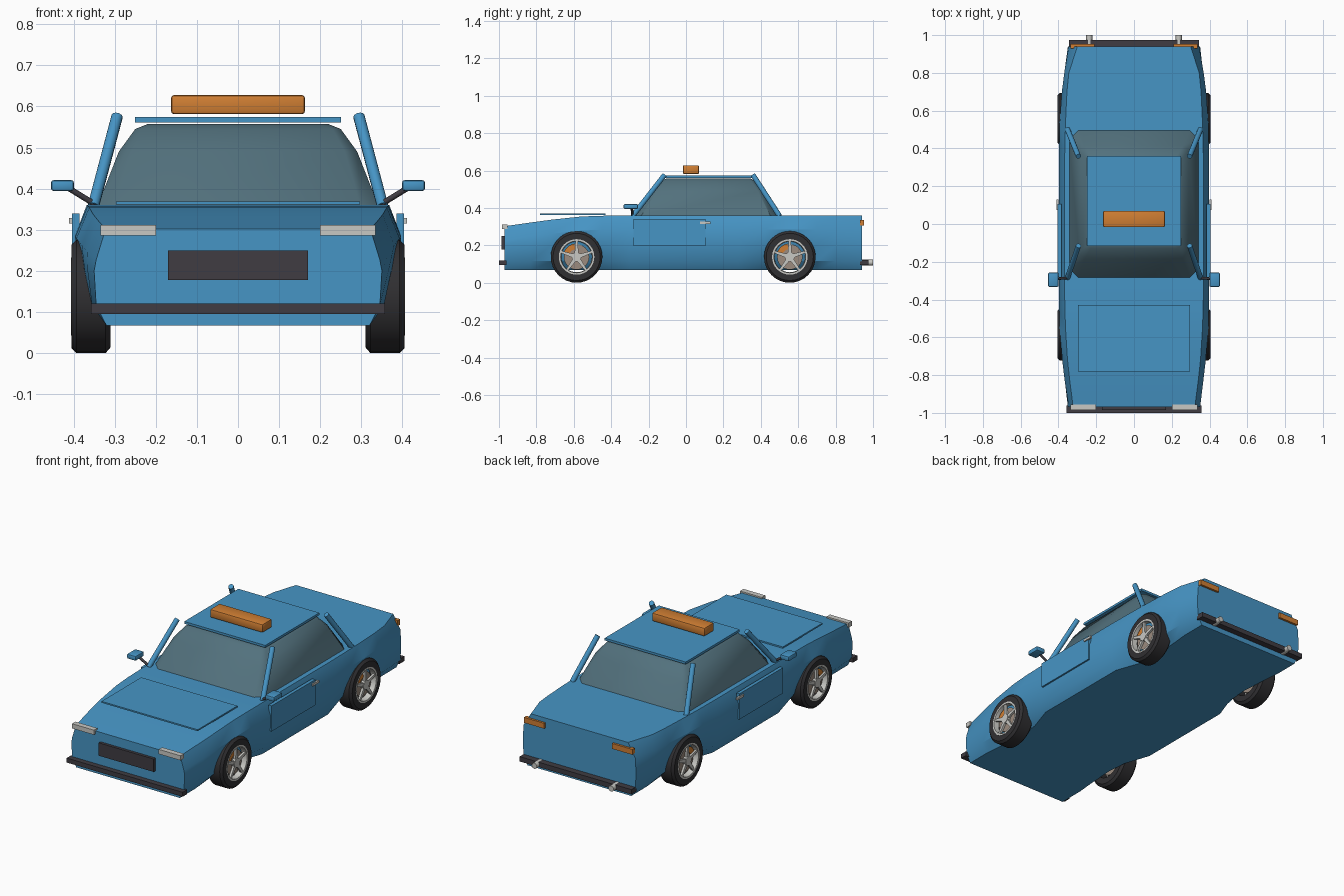
import bpy, bmesh, math
from mathutils import Vector

if "Cube" in bpy.data.objects:
    bpy.data.objects.remove(bpy.data.objects["Cube"])


def material(name, rgb):
    m = bpy.data.materials.new(name)
    m.diffuse_color = (*rgb, 1)
    m.use_nodes = True
    m.node_tree.nodes["Principled BSDF"].inputs["Base Color"].default_value = m.diffuse_color
    return m


BLUE = material("blue paint", (0.062, 0.30, 0.56))
GLASS = material("tinted glass", (0.085, 0.165, 0.205))
ORANGE = material("amber", (0.63, 0.21, 0.033))
TRIM = material("dark trim", (0.05, 0.045, 0.054))
RUBBER = material("rubber", (0.03, 0.029, 0.032))
SILVER = material("silver", (0.58, 0.58, 0.55))
DISC = material("brake metal", (0.33, 0.26, 0.21))


def finish(bm, name, mat, bevel=0, smooth=None):
    if bevel:
        bmesh.ops.bevel(bm, geom=bm.edges[:], offset=bevel, segments=2,
                        profile=0.5, affect='EDGES')
    bmesh.ops.recalc_face_normals(bm, faces=bm.faces[:])
    me = bpy.data.meshes.new(name)
    bm.to_mesh(me)
    bm.free()
    me.materials.append(mat)
    ob = bpy.data.objects.new(name, me)
    bpy.context.collection.objects.link(ob)
    if smooth:
        bpy.ops.object.select_all(action='DESELECT')
        ob.select_set(True)
        bpy.context.view_layer.objects.active = ob
        bpy.ops.object.shade_smooth_by_angle(angle=math.radians(smooth))
    return ob


def box(name, mat, x, y, z, bevel=0):
    bm = bmesh.new()
    bmesh.ops.create_cube(bm, size=1)
    for v in bm.verts:
        v.co = [(a + b) / 2 + c * (b - a)
                for (a, b), c in zip((x, y, z), v.co)]
    return finish(bm, name, mat, bevel, 35 if bevel else None)


def rod(name, mat, a, b, r, sides=12):
    a, b = Vector(a), Vector(b)
    bm = bmesh.new()
    bmesh.ops.create_cone(bm, cap_ends=True, segments=sides, radius1=r,
                          radius2=r, depth=(b - a).length)
    bm.transform((b - a).to_track_quat('Z', 'Y').to_matrix().to_4x4())
    bmesh.ops.translate(bm, verts=bm.verts, vec=(a + b) / 2)
    return finish(bm, name, mat, smooth=40)


def loft(name, mat, rings, smooth):
    bm = bmesh.new()
    vs = [[bm.verts.new(p) for p in ring] for ring in rings]
    n = len(vs[0])
    for a, b in zip(vs, vs[1:]):
        for i in range(n):
            j = (i + 1) % n
            bm.faces.new((a[i], a[j], b[j], b[i]))
    bm.faces.new(vs[0])
    bm.faces.new(vs[-1])
    return finish(bm, name, mat, smooth=smooth)


def lathe(name, mat, s, cy, profile, start=0, end=360, steps=32):
    """Sweep a closed (x, radius) profile round a wheel axle."""
    bm = bmesh.new()
    full = end - start == 360
    rows = []
    for k in range(steps if full else steps + 1):
        t = math.radians(start + (end - start) * k / steps)
        rows.append([bm.verts.new((s * x, cy + r * math.cos(t),
                                   0.138 + r * math.sin(t))) for x, r in profile])
    n = len(profile)
    for k in range(steps):
        a, b = rows[k], rows[(k + 1) % len(rows)]
        for i in range(n):
            j = (i + 1) % n
            bm.faces.new((a[i], a[j], b[j], b[i]))
    if not full:
        bm.faces.new(rows[0])
        bm.faces.new(rows[-1])
    return finish(bm, name, mat, smooth=35)


# Body shell: y, bottom, sill, waist, shoulder and top half widths, top height
stations = [
    (-0.97, 0.32, 0.345, 0.350, 0.345, 0.322, 0.302),
    (-0.83, 0.32, 0.355, 0.366, 0.367, 0.340, 0.322),
    (-0.72, 0.31, 0.355, 0.373, 0.380, 0.352, 0.337),
    (-0.56, 0.30, 0.350, 0.378, 0.393, 0.362, 0.354),
    (-0.45, 0.31, 0.355, 0.380, 0.396, 0.366, 0.358),
    (-0.30, 0.36, 0.385, 0.395, 0.397, 0.368, 0.360),
    (0.28, 0.36, 0.385, 0.395, 0.397, 0.368, 0.360),
    (0.42, 0.31, 0.355, 0.380, 0.396, 0.366, 0.360),
    (0.55, 0.30, 0.350, 0.378, 0.393, 0.362, 0.360),
    (0.70, 0.31, 0.355, 0.373, 0.382, 0.355, 0.360),
    (0.80, 0.32, 0.355, 0.366, 0.369, 0.345, 0.360),
    (0.94, 0.32, 0.345, 0.350, 0.345, 0.300, 0.360),
]
rings = []
for y, *w, top in stations:
    zs = (0.067, 0.115, 0.20, top - 0.075, top)
    half = list(zip(w, zs))
    rings.append([(x, y, z) for x, z in half] +
                 [(-x, y, z) for x, z in reversed(half)])
loft("body", BLUE, rings, 28)

# Glasshouse: height, half width, front, rear, corner cut
rings = []
for z, w, f, r, c in [(0.35, 0.345, -0.29, 0.50, 0.045),
                      (0.49, 0.290, -0.185, 0.415, 0.03),
                      (0.545, 0.250, -0.13, 0.367, 0.02),
                      (0.557, 0.220, -0.105, 0.345, 0.02)]:
    rings.append([(w - c, f, z), (w, f + c, z), (w, r - c, z), (w - c, r, z),
                  (c - w, r, z), (-w, r - c, z), (-w, f + c, z), (c - w, f, z)])
loft("cabin_glass", GLASS, rings, 40)

# Roof, bonnet, roof lamp
box("roof", BLUE, (-0.25, 0.25), (-0.117, 0.36), (0.561, 0.574))
box("bonnet", BLUE, (-0.297, 0.297), (-0.78, -0.43), (0.361, 0.369))
box("roof_lamp", ORANGE, (-0.163, 0.163), (-0.017, 0.07), (0.581, 0.628), 0.008)

# Front and rear centre fittings
box("grille", TRIM, (-0.17, 0.17), (-0.986, -0.965), (0.178, 0.25))
box("front_bumper", TRIM, (-0.358, 0.358), (-1.0, -0.96), (0.095, 0.12))
box("rear_bumper", TRIM, (-0.345, 0.345), (0.93, 0.975), (0.095, 0.122))

for s in (-1, 1):
    side = "left" if s > 0 else "right"

    def span(a, b):
        return (min(s * a, s * b), max(s * a, s * b))

    # Roof pillars
    rod(side + "_front_pillar", BLUE, (s * 0.352, -0.285, 0.357),
        (s * 0.294, -0.115, 0.576), 0.014)
    rod(side + "_rear_pillar", BLUE, (s * 0.352, 0.50, 0.357),
        (s * 0.294, 0.358, 0.576), 0.014)
    # Lights and exhaust
    box(side + "_headlight", SILVER, span(0.20, 0.335), (-0.985, -0.955), (0.286, 0.312))
    box(side + "_tail_light", ORANGE, span(0.21, 0.335), (0.93, 0.952), (0.305, 0.335))
    rod(side + "_exhaust", SILVER, (s * 0.237, 0.90, 0.108), (s * 0.237, 1.0, 0.108), 0.016)
    # Door, handle and mirror
    box(side + "_door", BLUE, span(0.385, 0.404), (-0.28, 0.105), (0.197, 0.34))
    box(side + "_door_handle", SILVER, span(0.40, 0.411), (0.075, 0.13), (0.315, 0.328))
    rod(side + "_mirror_arm", TRIM, (s * 0.345, -0.285, 0.36), (s * 0.41, -0.29, 0.40), 0.007)
    box(side + "_mirror", BLUE, span(0.399, 0.455), (-0.333, -0.257), (0.394, 0.421), 0.007)

    # Wheels
    for end, cy in (("front", -0.585), ("rear", 0.555)):
        tag = f"{end}_{side}_"
        lathe(tag + "tyre", RUBBER, s, cy,
              [(0.31, 0.09), (0.31, 0.124), (0.322, 0.138), (0.393, 0.138),
               (0.405, 0.126), (0.405, 0.094), (0.38, 0.09)])
        lathe(tag + "rim", SILVER, s, cy,
              [(0.375, 0.095), (0.406, 0.095), (0.406, 0.085), (0.375, 0.082)])
        rod(tag + "brake_disc", DISC, (s * 0.33, cy, 0.138), (s * 0.386, cy, 0.138), 0.068, 24)
        lathe(tag + "caliper", ORANGE, s, cy,
              [(0.37, 0.042), (0.392, 0.042), (0.392, 0.072), (0.37, 0.072)], 100, 160, 6)
        rod(tag + "hub", SILVER, (s * 0.38, cy, 0.138), (s * 0.405, cy, 0.138), 0.026, 10)
        # Five tapering spokes
        bm = bmesh.new()
        for k in range(5):
            t = math.radians(90 + 72 * k)
            c, n = math.cos(t), math.sin(t)
            pts = [(0.015, -0.011), (0.088, -0.006), (0.088, 0.006), (0.015, 0.011)]
            a, b = [[bm.verts.new((s * x, cy + r * c - u * n, 0.138 + r * n + u * c))
                     for r, u in pts] for x in (0.39, 0.402)]
            bm.faces.new(a)
            bm.faces.new(b)
            for i in range(4):
                j = (i + 1) % 4
                bm.faces.new((a[i], a[j], b[j], b[i]))
        finish(bm, tag + "spokes", SILVER)
